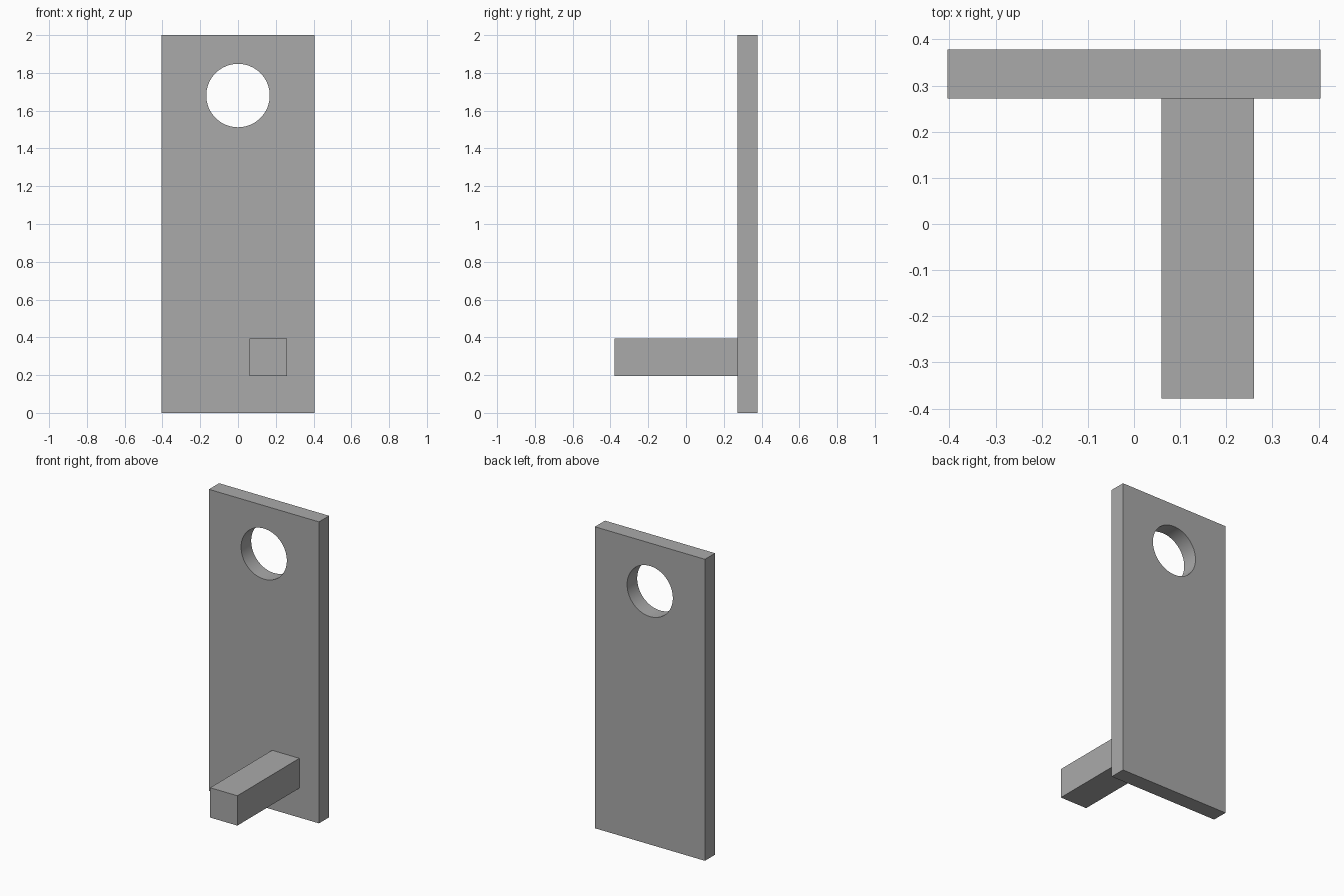
import bpy
import math

default = bpy.data.objects.get("Cube")
if default:
    bpy.data.objects.remove(default, do_unlink=True)

# Single flat colour
grey = bpy.data.materials.new("plain grey")
grey.use_nodes = True
colour = (0.4, 0.4, 0.4, 1)
grey.diffuse_color = colour
grey.node_tree.nodes["Principled BSDF"].inputs["Base Color"].default_value = colour


def box(name, low, high):
    """Box spanning two opposite corners."""
    centre = [(a + b) / 2 for a, b in zip(low, high)]
    bpy.ops.mesh.primitive_cube_add(size=1, location=centre)
    obj = bpy.context.object
    obj.name = name
    obj.scale = [b - a for a, b in zip(low, high)]
    bpy.ops.object.transform_apply(location=False, rotation=False, scale=True)
    obj.data.materials.append(grey)
    return obj


# Square peg, standing out from the front of the panel
box("peg", (0.06, -0.378, 0.195), (0.26, 0.272, 0.393))

# Upright panel
panel = box("panel", (-0.404, 0.272, 0), (0.404, 0.378, 2))

# Round hole near the top of the panel
bpy.ops.mesh.primitive_cylinder_add(
    vertices=64, radius=0.168, depth=0.4,
    location=(0, 0.325, 1.68), rotation=(math.pi / 2, 0, 0))
cutter = bpy.context.object
cutter.name = "hole_cutter"
cutter.hide_render = True
cutter.data.materials.append(grey)

hole = panel.modifiers.new("hole", 'BOOLEAN')
hole.operation = 'DIFFERENCE'
hole.solver = 'EXACT'
hole.object = cutter

bpy.ops.object.select_all(action='DESELECT')
panel.select_set(True)
bpy.context.view_layer.objects.active = panel
bpy.ops.object.modifier_apply(modifier=hole.name)
bpy.data.objects.remove(cutter, do_unlink=True)
bpy.ops.object.shade_smooth_by_angle(angle=math.radians(30))
